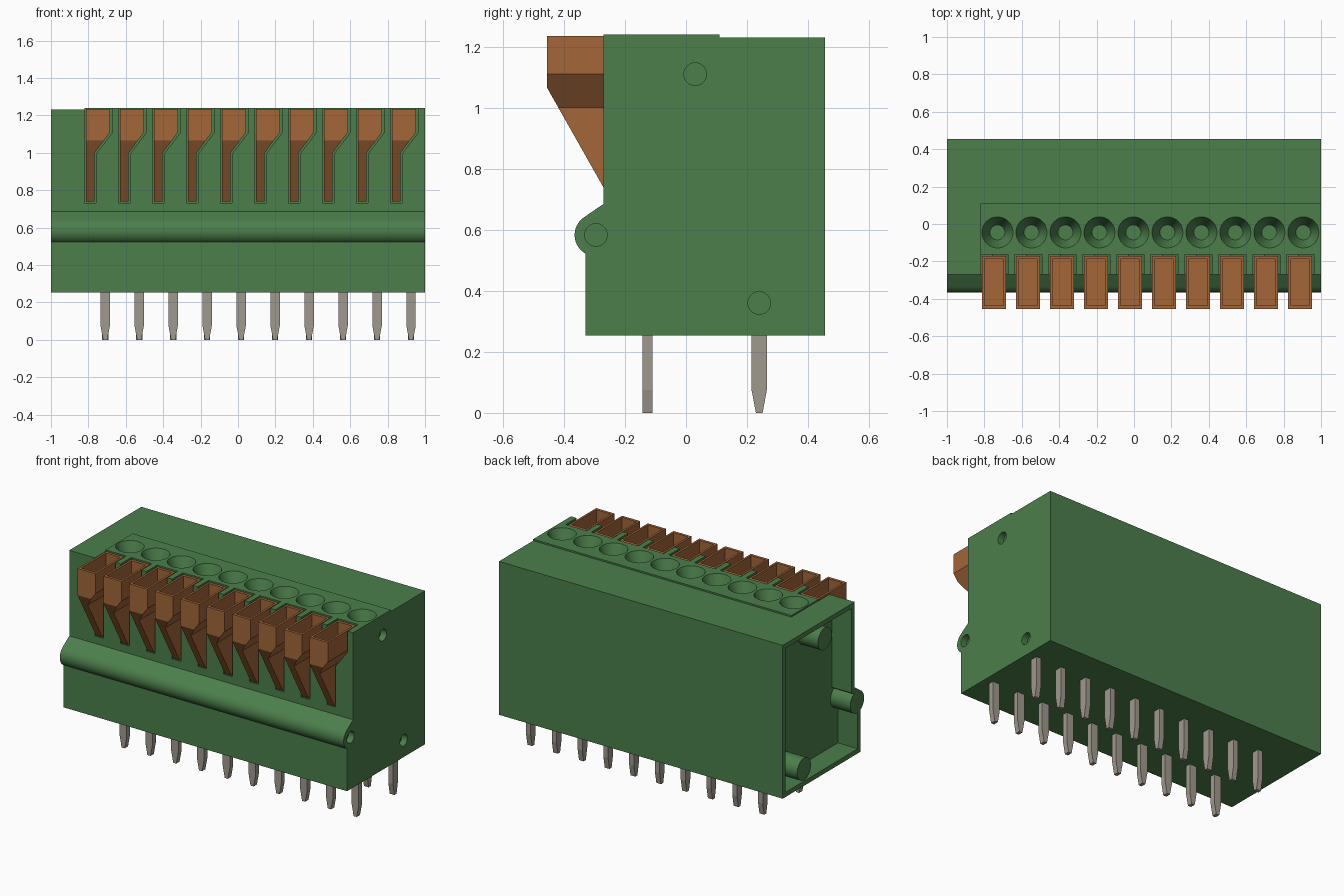
import bpy, bmesh, math

cube = bpy.data.objects.get("Cube")
if cube:
    bpy.data.objects.remove(cube, do_unlink=True)

COUNT, PITCH = 10, 0.1817


def material(name, rgb):
    m = bpy.data.materials.new(name)
    m.use_nodes = True
    m.diffuse_color = (*rgb, 1)
    bsdf = next(n for n in m.node_tree.nodes if n.type == 'BSDF_PRINCIPLED')
    bsdf.inputs["Base Color"].default_value = (*rgb, 1)
    return m


GREEN = material("housing green", (0.072, 0.212, 0.072))
ORANGE = material("lever orange", (0.366, 0.133, 0.040))
METAL = material("pin metal", (0.352, 0.319, 0.270))


def prism(bm, pts, axis, lo, hi):
    """Extrude a profile: (y, z) along X or (x, z) along Y."""
    def place(p, d):
        return (d, p[0], p[1]) if axis == 'X' else (p[0], d, p[1])
    a = [bm.verts.new(place(p, lo)) for p in pts]
    b = [bm.verts.new(place(p, hi)) for p in pts]
    faces = [bm.faces.new(a), bm.faces.new(b[::-1])]
    for i in range(len(pts)):
        j = (i + 1) % len(pts)
        faces.append(bm.faces.new((a[i], b[i], b[j], a[j])))
    bmesh.ops.recalc_face_normals(bm, faces=faces)


def rect(a0, a1, z0, z1):
    return [(a0, z0), (a1, z0), (a1, z1), (a0, z1)]


def arc(cy, cz, r, start, end, n):
    return [(cy + r * math.cos(math.radians(start + (end - start) * i / n)),
             cz + r * math.sin(math.radians(start + (end - start) * i / n)))
            for i in range(n + 1)]


def circle(cy, cz, r, n=32):
    return arc(cy, cz, r, 0, 360, n)[:-1]


def shift(pts, dx):
    return [(x + dx, z) for x, z in pts]


def funnel(bm, x, y, r_low, r_high, z_low, z_high, n=40):
    rings = []
    for r, z in ((r_low, z_low), (r_high, z_high), (r_high, z_high + 0.1)):
        rings.append([bm.verts.new((x + r * math.cos(2 * math.pi * k / n),
                                    y + r * math.sin(2 * math.pi * k / n), z))
                      for k in range(n)])
    faces = [bm.faces.new(rings[0]), bm.faces.new(rings[-1])]
    for a, b in zip(rings, rings[1:]):
        for k in range(n):
            m = (k + 1) % n
            faces.append(bm.faces.new((a[k], a[m], b[m], b[k])))
    bmesh.ops.recalc_face_normals(bm, faces=faces)


def finish(bm, name, mat):
    me = bpy.data.meshes.new(name)
    bm.to_mesh(me)
    bm.free()
    me.materials.append(mat)
    ob = bpy.data.objects.new(name, me)
    bpy.context.collection.objects.link(ob)
    return ob


def solid(name, mat, pts, axis, lo, hi):
    bm = bmesh.new()
    prism(bm, pts, axis, lo, hi)
    return finish(bm, name, mat)


def activate(ob):
    bpy.ops.object.select_all(action='DESELECT')
    ob.select_set(True)
    bpy.context.view_layer.objects.active = ob


def boolean(ob, other, operation):
    mod = ob.modifiers.new("cut", 'BOOLEAN')
    mod.operation, mod.object, mod.solver = operation, other, 'EXACT'
    activate(ob)
    bpy.ops.object.modifier_apply(modifier=mod.name)
    bpy.data.objects.remove(other, do_unlink=True)


# Housing with the rounded rib along the front
profile = [(-0.33, 0.253), (0.455, 0.253), (0.455, 1.23), (-0.27, 1.23), (-0.27, 0.685)]
profile += arc(-0.295, 0.583, 0.07, 125, 240, 20)
housing = solid("housing", GREEN, profile, 'X', -1, 1)
boolean(housing, solid("raised_top", GREEN, rect(-0.27, 0.11, 1.1, 1.24), 'X', -0.82, 1), 'UNION')

# Open left-hand end, leaving three round bosses standing
PEGS = [(0.03, 1.11), (-0.295, 0.583), (0.24, 0.36)]
cavity = solid("cavity", GREEN, [(-0.30, 0.283), (0.425, 0.283), (0.425, 1.2),
                                 (-0.24, 1.2), (-0.24, 0.66), (-0.30, 0.62)], 'X', -1.1, -0.86)
bm = bmesh.new()
for y, z in PEGS:
    prism(bm, circle(y, z, 0.07), 'X', -1.2, -0.8)
boolean(cavity, finish(bm, "bosses", GREEN), 'DIFFERENCE')
boolean(housing, cavity, 'DIFFERENCE')

# Lever slots, wire funnels and the peg holes in the closed end
slot = [(-0.072, 0.732), (-0.010, 0.732), (-0.010, 0.995), (0.074, 1.105),
        (0.074, 1.3), (-0.072, 1.3)]
bm = bmesh.new()
for i in range(COUNT):
    prism(bm, shift(slot, -0.748 + i * PITCH), 'Y', -0.5, -0.162)
    funnel(bm, -0.73 + i * PITCH, -0.045, 0.04, 0.083, 1.13, 1.2401)
for y, z in PEGS:
    prism(bm, circle(y, z, 0.037), 'X', 0.96, 1.1)
boolean(housing, finish(bm, "cutters", GREEN), 'DIFFERENCE')
activate(housing)
bpy.ops.object.shade_smooth_by_angle(angle=math.radians(25))

# Release lever: side profile intersected with front profile, hollow on top
lever = solid("lever_1", ORANGE, [(-0.455, 1.235), (-0.455, 1.065), (-0.27, 0.738),
                                  (-0.17, 0.738), (-0.17, 1.235)], 'X', -0.064, 0.064)
front = [(-0.064, 0.6), (-0.018, 0.6), (-0.018, 1.0), (0.064, 1.11), (0.064, 1.3), (-0.064, 1.3)]
# side faces are kept clear of the cutter
front = [(-0.1 if x == -0.064 else x, z) for x, z in front]
front[3:5] = [(0.064, 1.11), (0.1, 1.158), (0.1, 1.3)]
boolean(lever, solid("lever_front", ORANGE, front, 'Y', -0.6, 0), 'INTERSECT')
boolean(lever, solid("lever_hollow", ORANGE, rect(-0.051, 0.051, 1.12, 1.3), 'Y', -0.437, -0.188),
        'DIFFERENCE')

# Contact pins: front row is broad across x, back row broad across y
pin = [(-0.011, 0), (0.011, 0), (0.025, 0.075), (0.025, 0.28), (-0.025, 0.28), (-0.025, 0.075)]
front_pin = solid("front_pin_1", METAL, pin, 'Y', -0.142, -0.109)
back_pin = solid("back_pin_1", METAL, shift(pin, 0.24), 'X', -0.0165, 0.0165)

# Repeat levers and pins along the strip
for ob, start in ((lever, -0.748), (front_pin, -0.71), (back_pin, -0.71)):
    ob.location.x = start
    for i in range(1, COUNT):
        copy = ob.copy()
        copy.name = ob.name[:-1] + str(i + 1)
        copy.location.x = start + i * PITCH
        bpy.context.collection.objects.link(copy)
